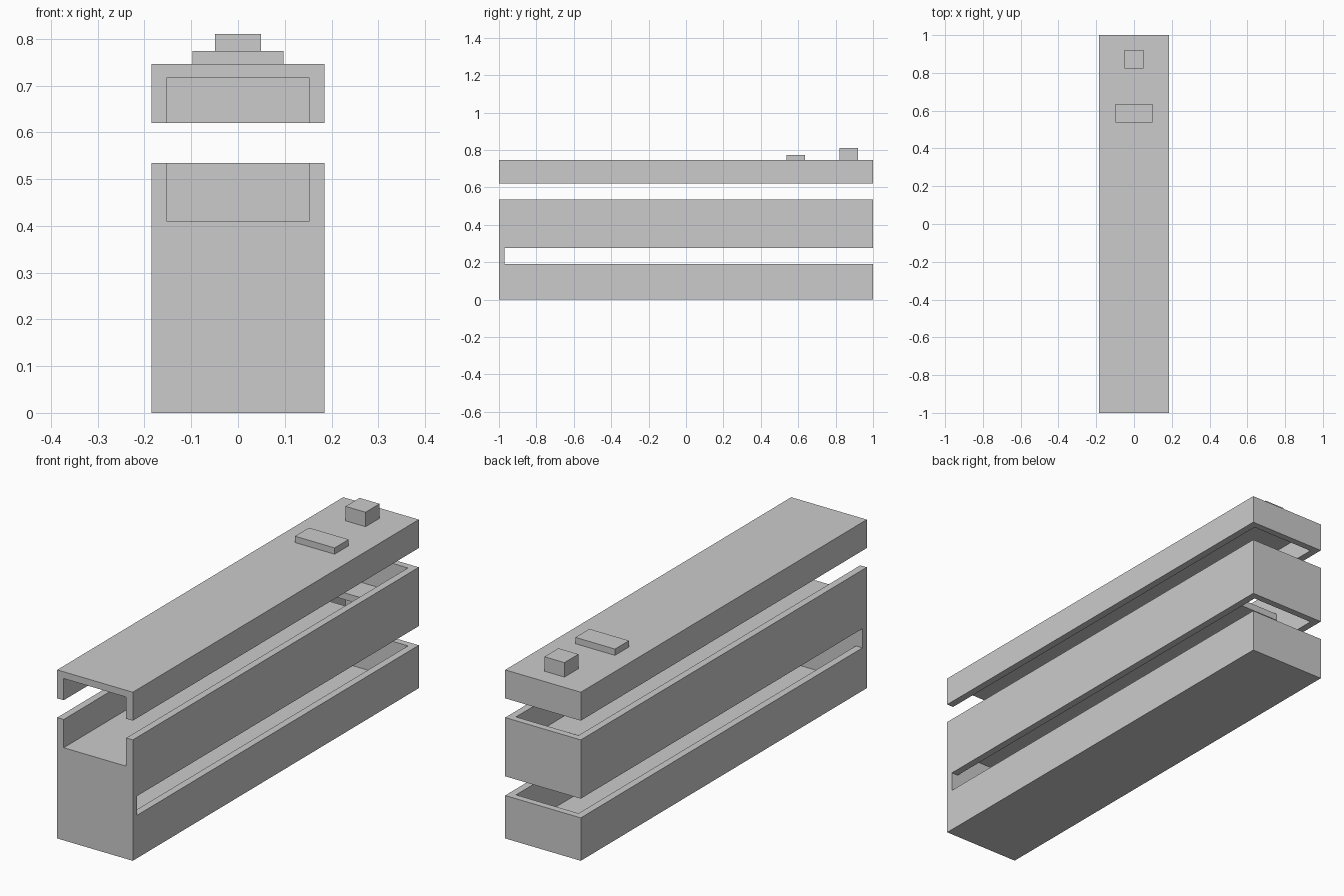
import bpy
import bmesh
from mathutils import Vector

if "Cube" in bpy.data.objects:
    bpy.data.objects.remove(bpy.data.objects["Cube"])


def box(name, x, y, z):
    """Axis-aligned box from (min, max) ranges."""
    bm = bmesh.new()
    bmesh.ops.create_cube(bm, size=1)
    for v in bm.verts:
        v.co = Vector([lo + (c + 0.5) * (hi - lo) for c, (lo, hi) in zip(v.co, (x, y, z))])
    mesh = bpy.data.meshes.new(name)
    bm.to_mesh(mesh)
    bm.free()
    ob = bpy.data.objects.new(name, mesh)
    bpy.context.collection.objects.link(ob)
    return ob


def cut(target, name, x, y, z):
    """Subtract a hidden box from the target."""
    cutter = box(name, x, y, z)
    cutter.hide_render = True
    cutter.hide_viewport = True
    cutter.display_type = 'WIRE'
    mod = target.modifiers.new(name, 'BOOLEAN')
    mod.operation = 'DIFFERENCE'
    mod.solver = 'EXACT'
    mod.object = cutter


W, WALL = 0.185, 0.03
inner = (-0.153, 0.153)
open_front = (-1.1, 1 - WALL)

# Two-deck body: open upper deck, hollow lower deck, wrap-around window slot
body = box("body", (-W, W), (-1, 1), (0, 0.535))
cut(body, "upper_deck_cutter", inner, open_front, (0.41, 0.6))
cut(body, "lower_deck_cutter", inner, (-1 + WALL, 1 - WALL), (0.03, 0.38))
cut(body, "window_slot_cutter", (-0.3, 0.3), (-1 + WALL, 1.1), (0.19, 0.275))

# Stair opening in the upper floor near the rear
cut(body, "stair_opening_cutter", (-0.153, 0.045), (0.75, 0.85), (0.3, 0.45))

# Roof shell, open at the front and closed at the rear
roof = box("roof", (-W, W), (-1, 1), (0.62, 0.746))
cut(roof, "roof_cutter", inner, open_front, (0.5, 0.716))

# Roof fittings
box("roof_hatch", (-0.097, 0.097), (0.537, 0.635), (0.746, 0.774))
box("roof_vent", (-0.049, 0.049), (0.822, 0.92), (0.746, 0.81))
